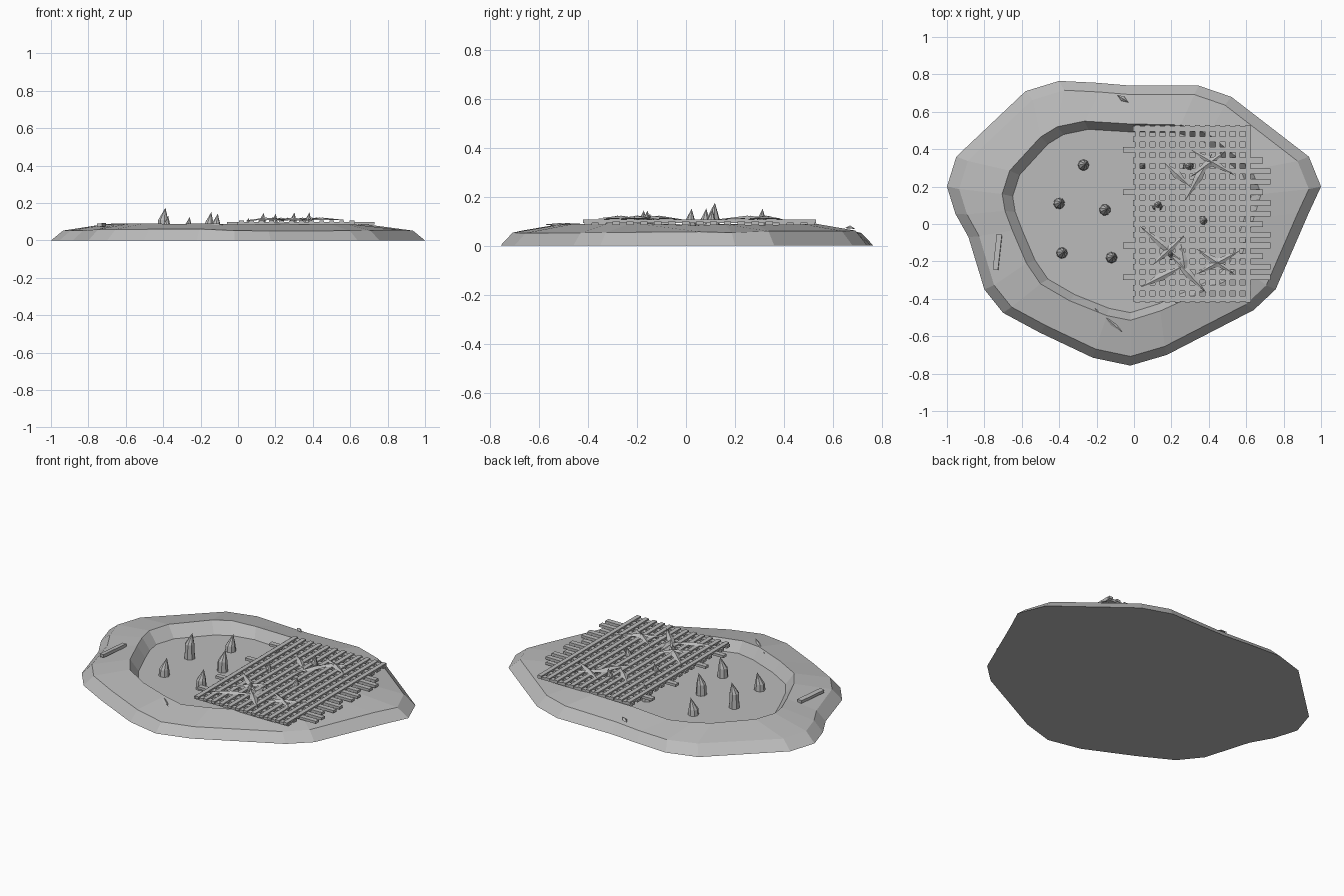
import bpy, bmesh, math, random
from mathutils import Vector

if "Cube" in bpy.data.objects:
    bpy.data.objects.remove(bpy.data.objects["Cube"])
random.seed(4)

GREY = bpy.data.materials.new("plain grey")
GREY.diffuse_color = (0.5, 0.5, 0.5, 1)
GREY.use_nodes = True
GREY.node_tree.nodes["Principled BSDF"].inputs["Base Color"].default_value = GREY.diffuse_color


def finish(bm, name):
    bmesh.ops.recalc_face_normals(bm, faces=bm.faces)
    me = bpy.data.meshes.new(name)
    bm.to_mesh(me)
    bm.free()
    me.materials.append(GREY)
    ob = bpy.data.objects.new(name, me)
    bpy.context.collection.objects.link(ob)
    return ob


def box(bm, x0, x1, y0, y1, z0, z1):
    r = bmesh.ops.create_cube(bm, size=1)
    for v in r["verts"]:
        v.co = Vector(((x0 + x1) / 2 + v.co.x * (x1 - x0),
                       (y0 + y1) / 2 + v.co.y * (y1 - y0),
                       (z0 + z1) / 2 + v.co.z * (z1 - z0)))


# Earth mound: outer outline and matching pit rim, joined ring by ring
OUTER = [(-1, .20), (-.95, .36), (-.58, .71), (-.40, .765), (-.20, .755), (-.02, .74),
         (.345, .74), (.52, .68), (.935, .36), (1, .20), (.935, .06), (.757, -.35),
         (.64, -.46), (.175, -.70), (-.02, -.757), (-.22, -.715), (-.505, -.58),
         (-.70, -.475), (-.80, -.35), (-.885, -.07), (-.955, .055)]
RIM = [(-.705, .16), (-.665, .285), (-.50, .465), (-.41, .52), (-.265, .55), (-.02, .535),
       (.25, .53), (.40, .48), (.63, .29), (.68, .16), (.64, .03), (.56, -.22),
       (.48, -.31), (.14, -.465), (-.02, -.515), (-.145, -.49), (-.345, -.41),
       (-.50, -.32), (-.575, -.21), (-.65, -.035), (-.69, .07)]
FLOOR = 0.025
bm = bmesh.new()
rings = [[bm.verts.new((x, y, 0)) for x, y in OUTER],
         [bm.verts.new((x * .935, y * .935, .056 + random.uniform(-.006, .006))) for x, y in OUTER],
         [bm.verts.new((x, y, .088 + random.uniform(-.007, .005))) for x, y in RIM],
         [bm.verts.new((x * .92, y * .92, FLOOR)) for x, y in RIM]]
n = len(OUTER)
for k in range(3):
    for i in range(n):
        j = (i + 1) % n
        bm.faces.new((rings[k][i], rings[k][j], rings[k + 1][j], rings[k + 1][i]))
bm.faces.new(rings[0])
bm.faces.new(rings[3])
finish(bm, "earth_mound")

# Sharpened stakes with slanted tips: x, y, tip height
STAKES = [(-.27, .315, .125), (-.40, .11, .175), (-.155, .075, .152), (-.385, -.155, .13),
          (-.12, -.18, .143), (.045, .31, .12), (.29, .305, .15), (.125, .10, .147),
          (.37, .015, .15), (.19, -.165, .143)]
for s, (x, y, top) in enumerate(STAKES):
    bm = bmesh.new()
    loops = []
    for z, r in ((FLOOR - .005, .031), (top - .065, .027)):
        loops.append([bm.verts.new((x + r * math.cos(a), y + r * math.sin(a), z))
                      for a in (math.tau * i / 8 + s for i in range(8))])
    tip = bm.verts.new((x + .012, y + .008, top))
    bm.faces.new(loops[0])
    for i in range(8):
        j = (i + 1) % 8
        bm.faces.new((loops[0][i], loops[0][j], loops[1][j], loops[1][i]))
        bm.faces.new((loops[1][i], loops[1][j], tip))
    finish(bm, f"stake_{s + 1}")

# Lattice cover: canes along y laid over canes along x
bm = bmesh.new()
for i in range(12):
    x = .018 + i * .0537
    box(bm, x - .013, x + .013, -.42, .53, .092, .106)
finish(bm, "lattice_canes_lengthwise")
bm = bmesh.new()
for i in range(17):
    y = .51 - i * .0568
    left = -.06 if i in (2, 6, 11, 14) else -.005
    right = (.73 if i % 3 else .69) if 3 <= i <= 14 else .625
    box(bm, left, right, y - .015, y + .015, .084, .099)
finish(bm, "lattice_canes_crosswise")


# Leaves: long folded diamonds, from end to end with a raised middle
def leaf(name, a, b, z0, rise, w):
    bm = bmesh.new()
    a, b = Vector((*a, z0)), Vector((*b, z0 + .004))
    mid = (a + b) / 2 + Vector((0, 0, rise))
    side = (b - a).cross(Vector((0, 0, 1))).normalized() * w
    va, vb = bm.verts.new(a), bm.verts.new(b)
    ridge = bm.verts.new(mid)
    l = bm.verts.new(mid + side - Vector((0, 0, .012)))
    r = bm.verts.new(mid - side - Vector((0, 0, .012)))
    low = bm.verts.new(mid - Vector((0, 0, .012)))
    for p, q in ((va, l), (l, vb), (vb, r), (r, va)):
        bm.faces.new((p, q, ridge))
        bm.faces.new((q, p, low))
    finish(bm, name)


LEAVES = [((.16, .33), (.30, .20)), ((.27, .12), (.42, .38)), ((.30, .40), (.54, .26)),
          ((.30, .25), (.49, .39)), ((.03, -.01), (.27, -.21)), ((.03, -.34), (.27, -.22)),
          ((.10, -.22), (.27, -.06)), ((.19, -.16), (.39, -.37)), ((.25, -.10), (.28, -.29)),
          ((.33, -.27), (.57, -.14)), ((.33, -.13), (.54, -.27))]
for i, (a, b) in enumerate(LEAVES):
    leaf(f"cover_leaf_{i + 1}", a, b, .106, .014, .022)
leaf("ground_leaf_front", (-.21, -.45), (-.06, -.58), .082, .008, .018)
leaf("ground_leaf_back", (-.09, .69), (-.03, .65), .068, .012, .014)

# Loose twig lying on the mound
bm = bmesh.new()
box(bm, -.014, .014, -.095, .095, -.009, .009)
twig = finish(bm, "loose_twig")
twig.location = (-.73, -.15, .082)
twig.rotation_euler = (0, -.1, -.11)
